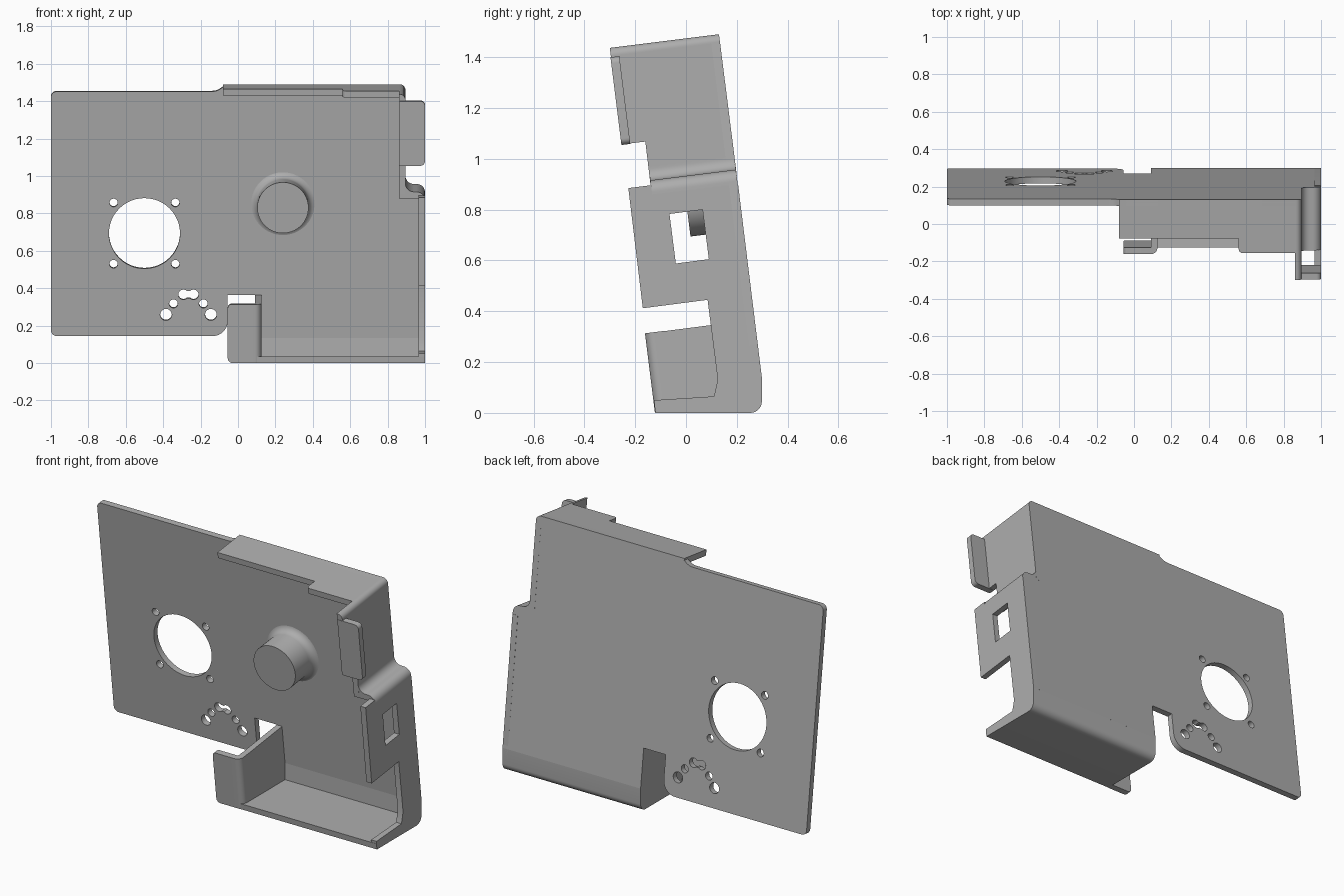
import bpy, bmesh, math
from mathutils import Vector, Matrix

if "Cube" in bpy.data.objects:
    bpy.data.objects.remove(bpy.data.objects["Cube"])

grey = bpy.data.materials.new("plain_grey")
grey.use_nodes = True
COLOUR = (0.42, 0.42, 0.42, 1)
grey.diffuse_color = COLOUR
grey.node_tree.nodes["Principled BSDF"].inputs["Base Color"].default_value = COLOUR

# The panel leans: its own frame is x, height along the panel, depth toward the front
LEAN = Matrix.Translation((0, 0.316, 0)) @ Matrix.Rotation(math.radians(7.12), 4, "X")
UPRIGHT = Matrix.Identity(4)
T = 0.035  # sheet thickness

# How an outline (a, b) swept along c sits in space
FACE = (lambda a, b, c: (a, -c, b), LEAN)     # x, height; swept in depth
SHELF = (lambda a, b, c: (a, -b, c), LEAN)    # x, depth; swept in height
SIDE = (lambda a, b, c: (c, a, b), UPRIGHT)   # world y, z; swept in x


def rounded(points, steps=7):
    """Outline whose corners (a, b, radius) become arcs."""
    out = []
    for i, p in enumerate(points):
        here = Vector(p[:2])
        if len(p) < 3:
            out.append(here)
            continue
        u = (Vector(points[i - 1][:2]) - here).normalized()
        v = (Vector(points[(i + 1) % len(points)][:2]) - here).normalized()
        weight = math.sin(u.angle(v) / 2)
        for k in range(steps + 1):
            t = k / steps
            s0, s1, s2 = (1 - t) ** 2, 2 * t * (1 - t) * weight, t * t
            out.append(here + (u * s0 + v * s2) * p[2] / (s0 + s1 + s2))
    return out


def finish(name, bm, matrix):
    bmesh.ops.recalc_face_normals(bm, faces=bm.faces)
    mesh = bpy.data.meshes.new(name)
    bm.to_mesh(mesh)
    bm.free()
    mesh.materials.append(grey)
    obj = bpy.data.objects.new(name, mesh)
    bpy.context.collection.objects.link(obj)
    obj.matrix_world = matrix
    return obj


def prism(name, points, frame, lo, hi):
    place, matrix = frame
    outline = rounded(points)
    bm = bmesh.new()
    near = [bm.verts.new(place(p.x, p.y, lo)) for p in outline]
    far = [bm.verts.new(place(p.x, p.y, hi)) for p in outline]
    bm.faces.new(near)
    bm.faces.new(far)
    for i in range(len(near)):
        j = (i + 1) % len(near)
        bm.faces.new((near[i], near[j], far[j], far[i]))
    return finish(name, bm, matrix)


def cut(obj, cutter):
    cutter.hide_render = True
    bpy.context.view_layer.update()
    mod = obj.modifiers.new("cut", "BOOLEAN")
    mod.operation, mod.solver, mod.object = "DIFFERENCE", "EXACT", cutter
    with bpy.context.temp_override(object=obj, active_object=obj):
        bpy.ops.object.modifier_apply(modifier=mod.name)
    bpy.data.objects.remove(cutter)


def circle(x, v, r, n=48):
    return [(x + r * math.cos(math.tau * k / n), v + r * math.sin(math.tau * k / n))
            for k in range(n)]


# Main leaning sheet
panel = prism("back_panel", [
    (-1, .15, .03), (-.055, .15, .08), (-.055, .372), (.09, .372), (.09, .14),
    (1, .14), (1, .965, .045), (.895, .965, .045), (.895, 1.502, .03),
    (-.07, 1.502, .03), (-.11, 1.467, .03), (-1, 1.467, .03)], FACE, 0, T)

# Large opening with four screw holes, and the arch of small holes
holes = [(-.5, .703, .19)]
holes += [(-.5 + sx * .165, .703 + sz * .165, .022) for sx in (-1, 1) for sz in (-1, 1)]
for side in (-1, 1):
    holes += [(-.265 + side * dx, v, r) for dx, v, r in
              ((.12, .265, .031), (.08, .324, .023), (.027, .373, .027))]
holes.append((-.265, .373, .02))
for h in holes:
    cut(panel, prism("hole_cutter", circle(*h), FACE, -.1, .1))

# Floor with its rounded bend up into the panel
prism("floor_bend", [
    (.2986, .139), (.2986, 0, .045), (-.12, 0), (-.125, T), (.264, T), (.264, .1346)],
    SIDE, .09, 1)

# Lower right wall with window and open slot
wall = prism("lower_side_wall", [
    (.2986, 0, .045), (.2986, .139), (.205, .9), (-.133, .86), (-.137, .896),
    (-.227, .885), (-.17, .412), (.085, .445), (.125, .13), (.11, .065),
    (-.125, .05), (-.12, 0)], SIDE, 1 - T, 1)
cut(wall, prism("window_cutter", [(-.065, .783), (.065, .80), (.09, .605), (-.04, .588)],
                SIDE, .9, 1.1))

# Curved step joining the lower and upper walls
prism("wall_step", [
    (.86, .93), (.965, .93), (.965, .9), (1, .9), (1, .965, .045),
    (.895, .965, .045), (.895, 1.02), (.86, 1.02)], FACE, 0, .34)

# Upper right wall, its rounded top corner and outward tab
prism("upper_side_wall", [
    (.2, .935), (.134, 1.458), (-.295, 1.405), (-.25, 1.057), (-.16, 1.068),
    (-.14, .9)], SIDE, .86, .895)
prism("top_corner", [
    (.86, 1.46), (.895, 1.46), (.895, 1.502, .03), (.86, 1.502)], FACE, 0, .433)
prism("side_tab", [
    (.865, 1.117), (1, 1.117, .025), (1, 1.465, .025), (.865, 1.465)], FACE, .4, .435)

# Top shelf with stepped front edge
prism("top_shelf", [
    (-.08, 0), (.865, 0), (.865, .31), (.86, .287), (.56, .287, .02), (.56, .21),
    (-.08, .21)], SHELF, 1.467, 1.502)

# Lower left wall, bent outward into a front flap
prism("lower_left_wall", [
    (.285, .02), (.25, .365), (-.115, .318), (-.075, .01)], SIDE, .09, .125)
prism("flap_bend", [
    (.05, .4), (.09, .4), (.09, .36), (.125, .36), (.125, .435, .035), (.05, .435)],
    SHELF, .055, .37)
prism("front_flap", [
    (-.055, .055, .025), (.055, .055), (.055, .37), (-.055, .37, .02)], FACE, .4, .435)

# Round post with a flared foot
bm = bmesh.new()
flare = [(.182 - .045 * math.sin(t), .078 - .045 * math.cos(t))
         for t in (math.pi / 2 * k / 6 for k in range(7))]
rings = []
for r, w in flare + [(.137, .21)]:
    rings.append([bm.verts.new((x, -w, v)) for x, v in circle(.24, .863, r, 64)])
for a, b in zip(rings, rings[1:]):
    for i in range(64):
        j = (i + 1) % 64
        bm.faces.new((a[i], a[j], b[j], b[i]))
bm.faces.new(rings[-1])
bm.faces.new(rings[0])
finish("round_post", bm, LEAN)

# Smooth bends, sharp edges
bpy.ops.object.select_all(action="DESELECT")
for obj in bpy.context.collection.objects:
    if obj.type == "MESH" and grey.name in obj.data.materials:
        obj.select_set(True)
        bpy.context.view_layer.objects.active = obj
bpy.ops.object.shade_smooth_by_angle(angle=math.radians(30))
